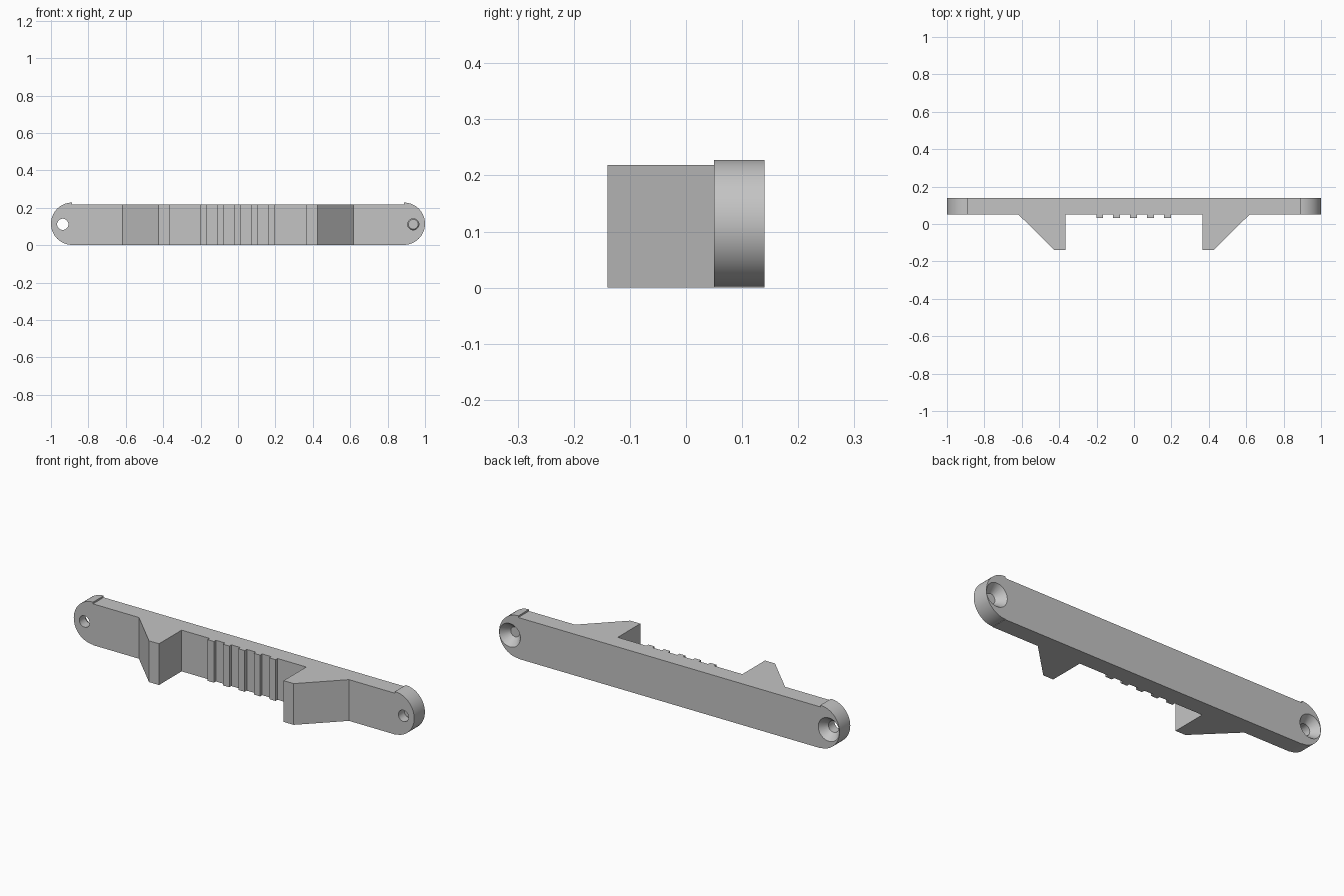
import bpy, bmesh, math
from mathutils import Vector

if "Cube" in bpy.data.objects:
    bpy.data.objects.remove(bpy.data.objects["Cube"], do_unlink=True)

FRONT, BACK, HEIGHT = 0.05, 0.14, 0.219
CAP_X, CAP_Z, CAP_R = 0.887, 0.115, 0.113
HOLE_X, HOLE_Z = 0.937, 0.112

grey = bpy.data.materials.new("plain grey")
grey.use_nodes = True
colour = (0.55, 0.55, 0.55, 1)
grey.diffuse_color = colour
grey.node_tree.nodes["Principled BSDF"].inputs["Base Color"].default_value = colour


def extrude(name, outline, direction):
    """Solid from a flat outline pushed along a direction."""
    bm = bmesh.new()
    face = bm.faces.new([bm.verts.new(p) for p in outline])
    top = bmesh.ops.extrude_face_region(bm, geom=[face])
    moved = [v for v in top["geom"] if isinstance(v, bmesh.types.BMVert)]
    bmesh.ops.translate(bm, verts=moved, vec=Vector(direction))
    bmesh.ops.recalc_face_normals(bm, faces=bm.faces)
    mesh = bpy.data.meshes.new(name)
    bm.to_mesh(mesh)
    bm.free()
    mesh.materials.append(grey)
    obj = bpy.data.objects.new(name, mesh)
    bpy.context.collection.objects.link(obj)
    return obj


def cut(target, x, y0, y1, r0, r1):
    """Bore a round or tapered hole along y."""
    bpy.ops.mesh.primitive_cone_add(vertices=48, radius1=r0, radius2=r1, depth=y1 - y0,
                                    location=(x, (y0 + y1) / 2, HOLE_Z),
                                    rotation=(-math.pi / 2, 0, 0))
    cutter = bpy.context.object
    cutter.name = "hole_cutter"
    cutter.hide_render = True
    cutter.data.materials.append(grey)
    mod = target.modifiers.new("hole", "BOOLEAN")
    mod.operation, mod.solver, mod.object = "DIFFERENCE", "EXACT", cutter
    bpy.context.view_layer.objects.active = target
    bpy.ops.object.modifier_apply(modifier=mod.name)
    bpy.data.objects.remove(cutter, do_unlink=True)


# Bar with rounded ends that stand slightly proud of the top
half = [(CAP_X, FRONT, 0)]
for i in range(33):
    a = math.pi * (i / 32 - 0.5)
    half.append((CAP_X + CAP_R * math.cos(a), FRONT, CAP_Z + CAP_R * math.sin(a)))
half.append((CAP_X, FRONT, HEIGHT))
bar = extrude("bar", half + [(-x, y, z) for x, y, z in reversed(half)], (0, BACK - FRONT, 0))

# Screw holes, countersunk from the back
for side in (-1, 1):
    cut(bar, side * HOLE_X, FRONT - 0.05, BACK + 0.05, 0.03, 0.03)
    cut(bar, side * HOLE_X, 0.095, 0.15, 0.026, 0.07)

bpy.ops.object.select_all(action="DESELECT")
bar.select_set(True)
bpy.context.view_layer.objects.active = bar
bpy.ops.object.shade_smooth_by_angle(angle=math.radians(30))

# Wedge brackets on the front
for side, name in ((-1, "right_bracket"), (1, "left_bracket")):
    outline = [(0.617, FRONT), (0.425, -0.14), (0.366, -0.14), (0.366, FRONT)]
    extrude(name, [(side * x, y, 0) for x, y in outline], (0, 0, HEIGHT))

# Grip ribs between the brackets
for i in range(5):
    x = (i - 2) * 0.0905 - 0.002
    w = 0.0185
    outline = [(x - w, FRONT), (x + w, FRONT), (x + w, 0.033), (x - w, 0.033)]
    extrude(f"grip_rib_{i + 1}", [(px, py, 0) for px, py in outline], (0, 0, HEIGHT))
